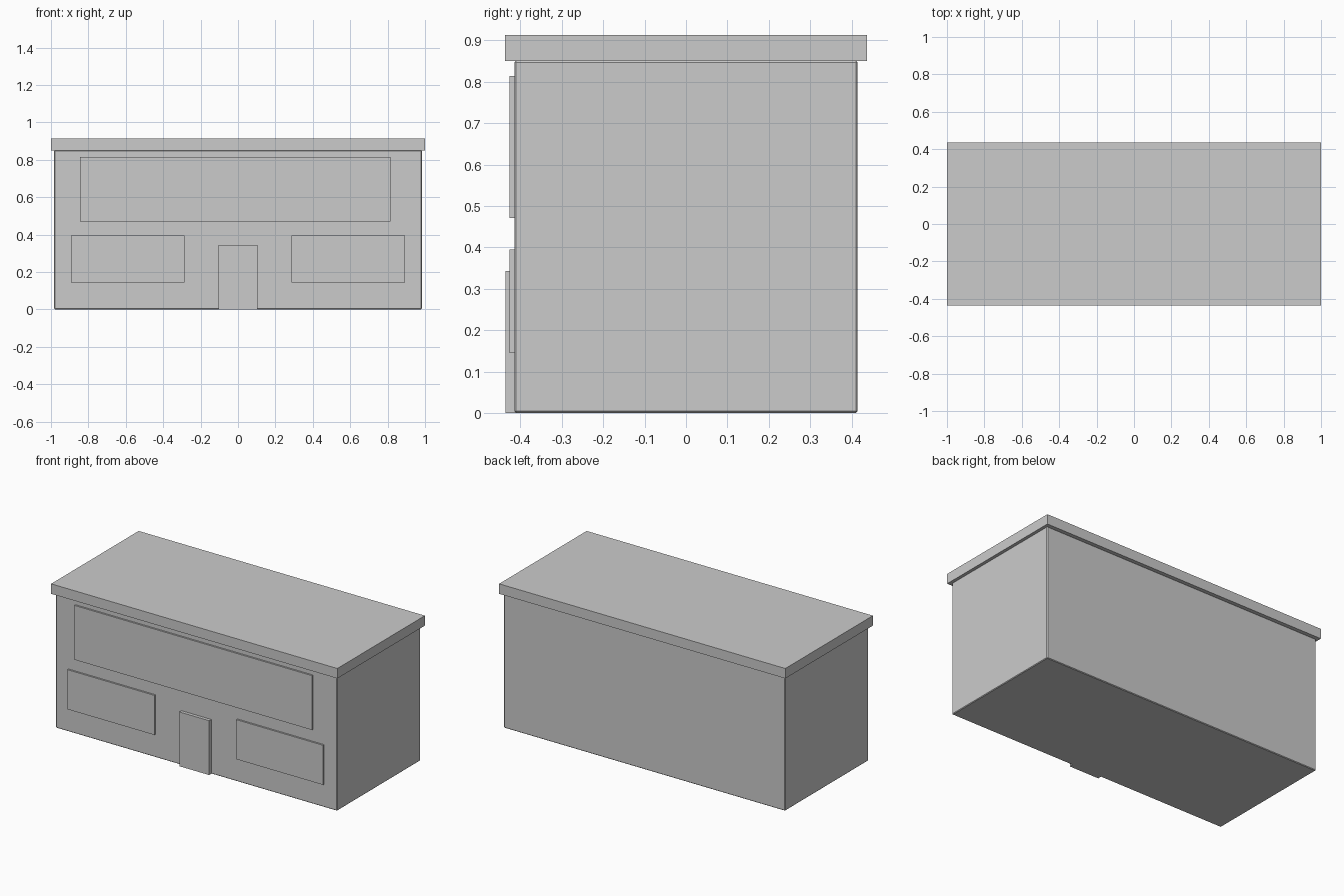
import bpy

if "Cube" in bpy.data.objects:
    bpy.data.objects.remove(bpy.data.objects["Cube"])


def box(name, x, y, z, bevel=0):
    """Box spanning the given (min, max) range on each axis."""
    bpy.ops.mesh.primitive_cube_add(size=1, location=[sum(r) / 2 for r in (x, y, z)])
    ob = bpy.context.object
    ob.name = name
    ob.scale = [r[1] - r[0] for r in (x, y, z)]
    bpy.ops.object.transform_apply(location=False, rotation=False, scale=True)
    if bevel:
        mod = ob.modifiers.new("edge_bevel", 'BEVEL')
        mod.width = bevel
        mod.segments = 1
    return ob


WALL = -0.41   # panels are set slightly into the front wall

# Main block with finely chamfered edges, and overhanging flat roof
box("building_body", (-0.983, 0.983), (-0.415, 0.415), (0, 0.851), bevel=0.004)
box("roof_slab", (-1, 1), (-0.437, 0.437), (0.85, 0.913))

# Wide upper window band, slightly off centre
box("upper_window", (-0.845, 0.815), (-0.426, WALL), (0.471, 0.814))

# Ground floor windows, one each side of the door
for side, x in (("left", (-0.893, -0.286)), ("right", (0.286, 0.893))):
    box(f"lower_window_{side}", x, (-0.426, WALL), (0.145, 0.395))

# Front door
box("front_door", (-0.104, 0.104), (-0.436, WALL), (0, 0.343))
